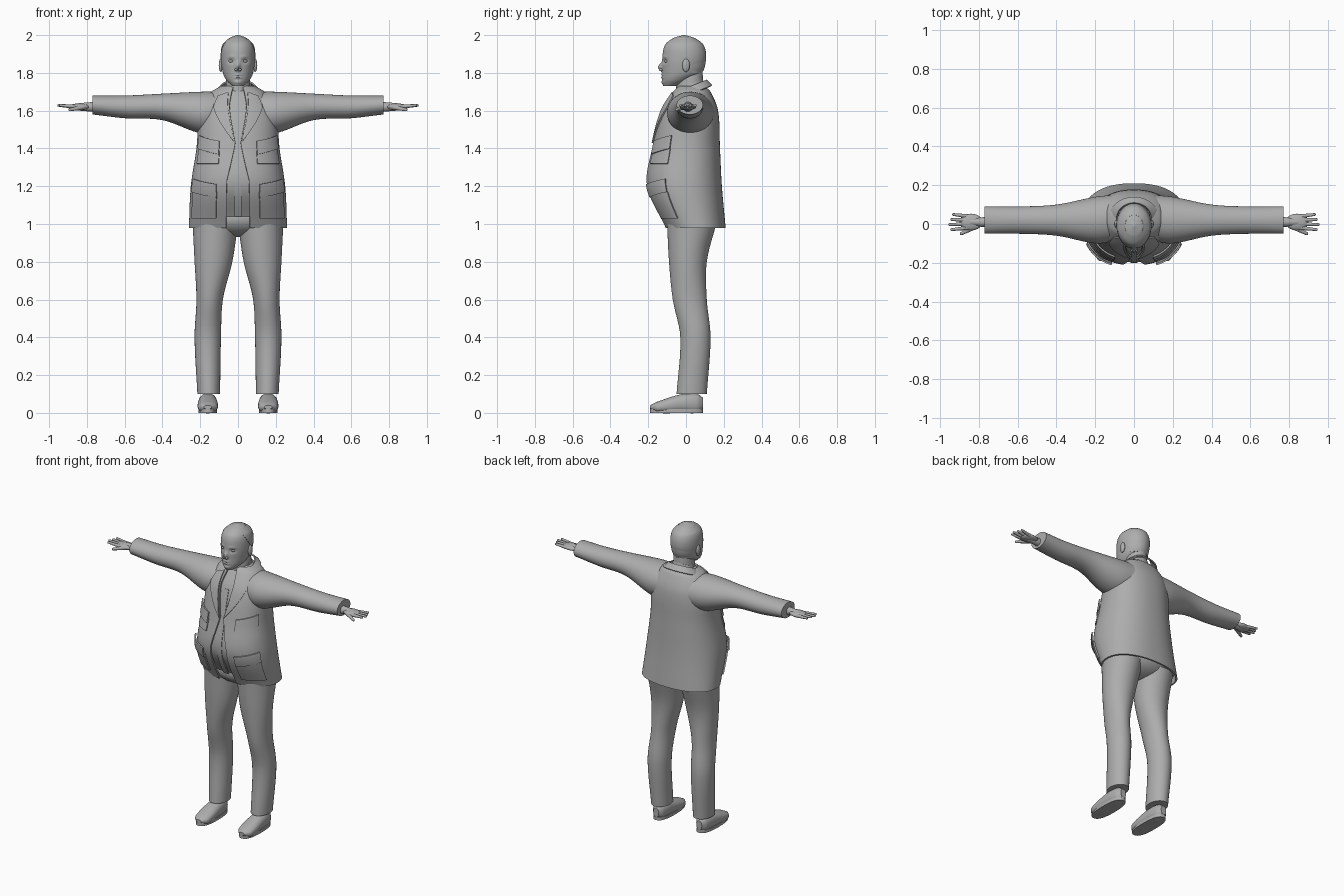
import bpy, bmesh
from math import sin, cos, pi, exp, copysign, radians
from mathutils import Vector

old = bpy.data.objects.get("Cube")
if old:
    bpy.data.objects.remove(old)

grey = bpy.data.materials.new("plain grey")
grey.use_nodes = True
colour = (0.42, 0.42, 0.42, 1)
grey.diffuse_color = colour
grey.node_tree.nodes["Principled BSDF"].inputs["Base Color"].default_value = colour


# Turn a bmesh into a smooth shaded, optionally thickened and mirrored object
def finish(name, bm, mirror=False, thickness=0):
    if not thickness:
        bmesh.ops.recalc_face_normals(bm, faces=bm.faces)
    mesh = bpy.data.meshes.new(name)
    bm.to_mesh(mesh)
    bm.free()
    mesh.materials.append(grey)
    part = bpy.data.objects.new(name, mesh)
    bpy.context.collection.objects.link(part)
    bpy.ops.object.select_all(action='DESELECT')
    part.select_set(True)
    bpy.context.view_layer.objects.active = part
    if thickness:
        solid = part.modifiers.new("Thickness", 'SOLIDIFY')
        solid.thickness, solid.offset = thickness, -1
        bpy.ops.object.modifier_apply(modifier=solid.name)
    bpy.ops.object.shade_smooth_by_angle(angle=radians(50))
    if mirror:
        part.modifiers.new("Mirror", 'MIRROR').use_mirror_merge = False


# Smooth curve through the rows, evaluated at one position along the loft
def blend(rows, position):
    i = 0
    while i < len(rows) - 2 and position > rows[i + 1][0]:
        i += 1
    start, end = rows[i], rows[i + 1]
    before, after = rows[max(i - 1, 0)], rows[min(i + 2, len(rows) - 1)]
    span = end[0] - start[0]
    f = (position - start[0]) / span
    result = []
    for p, a, b, n in zip(before[1:], start[1:], end[1:], after[1:]):
        leave = (b - p) / (end[0] - before[0]) * span
        arrive = (n - a) / (after[0] - start[0]) * span
        result.append(a + f * (leave + f * (3 * (b - a) - 2 * leave - arrive
                                            + f * (leave + arrive - 2 * (b - a)))))
    return result


# Point on a rounded ring: optional centre u, then centre v, radius u, radius v
def ring_point(row, angle, power, grow=0):
    *centre, v, wide, deep = row
    bend = lambda value: copysign(abs(value) ** power, value)
    return (sum(centre) + (wide + grow) * bend(sin(angle)),
            v - (deep + grow) * bend(cos(angle)))


def grid_faces(bm, rings, closed):
    for lower, upper in zip(rings, rings[1:]):
        for j in range(len(lower) - (not closed)):
            k = (j + 1) % len(lower)
            bm.faces.new((lower[j], lower[k], upper[k], upper[j]))


# Loft through rings; a gap rule leaves the front open by an angle at each height
def tube(name, rows, axis='z', sides=48, power=1, steps=6, gap=None, tilt=0,
         sculpt=None, mirror=False, thickness=0):
    bm = bmesh.new()
    rings = []
    spots = [a[0] + (b[0] - a[0]) * k / steps
             for a, b in zip(rows, rows[1:]) for k in range(steps)]
    for s in spots + [rows[-1][0]]:
        row = blend(rows, s)
        start = gap(s) if gap else 0
        ring = []
        for j in range(sides):
            angle = start + 2 * (pi - start) * j / (sides - bool(gap))
            u, v = ring_point(row, angle, power)
            point = Vector({'z': (u, v, s + tilt * v), 'x': (s, u, v), 'y': (u, s, v)}[axis])
            if sculpt:
                sculpt(point)
            ring.append(bm.verts.new(point))
        rings.append(ring)
    grid_faces(bm, rings, not gap)
    if not gap:
        bm.faces.new(rings[0])
        bm.faces.new(rings[-1])
    finish(name, bm, mirror, thickness)


def add_sphere(bm, centre, size):
    made = bmesh.ops.create_uvsphere(bm, u_segments=20, v_segments=12, radius=1)
    for vert in made["verts"]:
        vert.co = Vector(centre) + Vector(size) * vert.co


def ball(name, centre, size, mirror=True):
    bm = bmesh.new()
    add_sphere(bm, centre, size)
    finish(name, bm, mirror)


# Tapered rounded limb: the hull around two spheres
def limb(name, start, end, thick, thin):
    bm = bmesh.new()
    add_sphere(bm, start, [thick] * 3)
    add_sphere(bm, end, [thin] * 3)
    bmesh.ops.delete(bm, geom=bm.faces[:], context='FACES_ONLY')
    bmesh.ops.delete(bm, geom=bm.edges[:], context='EDGES_FACES') if bm.edges else None
    if not bm.verts:
        add_sphere(bm, start, [thick] * 3)
        add_sphere(bm, end, [thin] * 3)
    hull = bmesh.ops.convex_hull(bm, input=bm.verts[:])
    inside = [g for g in hull["geom_interior"] if isinstance(g, bmesh.types.BMVert)]
    bmesh.ops.delete(bm, geom=inside, context='VERTS')
    finish(name, bm, True)


# Jacket, open down the front, over a closed shirt
SQUARE = 0.88
jacket = [(0.98, 0.05, 0.26, 0.16), (1.2, -0.01, 0.25, 0.2), (1.4, 0, 0.22, 0.18),
          (1.6, 0.02, 0.2, 0.15), (1.7, 0.03, 0.14, 0.1), (1.73, 0.03, 0.09, 0.07)]
tube("jacket", jacket, sides=90, power=SQUARE, thickness=0.01,
     gap=lambda z: 0.04 + 0.8 * min(abs(z - 1.43), 0.2))
inset = 0.016
tube("shirt", [(max(z, 1.02), y, wide - inset, deep - inset) for z, y, wide, deep in jacket],
     sides=60, power=SQUARE)
tube("jacket_collar", [(1.68, 0.03, 0.13, 0.11), (1.72, 0.03, 0.09, 0.08)],
     gap=lambda z: 0.7, tilt=0.4, thickness=0.008)
tube("shirt_collar", [(1.69, 0.02, 0.08, 0.08), (1.73, 0.02, 0.07, 0.07)],
     gap=lambda z: 0.3, tilt=0.4, thickness=0.006)


# Cloth panel laid on the jacket; corners are (angle, height)
def panel(name, corners, lift, mirror=True):
    a, b, c, d = [Vector(corner) for corner in corners]
    count = 12
    bm = bmesh.new()
    rings = []
    for i in range(count + 1):
        left, right = d.lerp(a, i / count), c.lerp(b, i / count)
        ring = []
        for j in range(count + 1):
            angle, z = left.lerp(right, j / count)
            u, v = ring_point(blend(jacket, z), angle, SQUARE, lift)
            ring.append(bm.verts.new((u, v, z)))
        rings.append(ring)
    grid_faces(bm, rings, False)
    finish(name, bm, mirror, thickness=0.009)


panel("lapels", [(0.3, 1.7), (0.66, 1.68), (0.66, 1.62), (0.05, 1.43)], 0.008)
panel("shirt_placket", [(-0.05, 1.6), (0.05, 1.6), (0.05, 1.04), (-0.05, 1.04)],
      -0.012, mirror=False)
inner, outer, flap, slant = 0.4, 1.15, 0.07, 0.03
for label, top, bottom, lift in (("chest", 1.47, 1.32, 0.006), ("hip", 1.24, 1.03, 0.009)):
    panel(label + "_pockets", [(inner, top - flap), (outer, top - flap),
                               (outer, bottom), (inner, bottom)], lift)
    panel(label + "_pocket_flaps", [(inner, top - slant), (outer, top), (outer, top - flap),
                                    (inner, top - flap - slant)], lift + 0.007)

# Sleeves
tube("sleeves", [(0.1, 0.03, 1.59, 0.12, 0.11), (0.2, 0.02, 1.59, 0.12, 0.11),
                 (0.4, 0.02, 1.62, 0.08, 0.07), (0.6, 0.02, 1.62, 0.07, 0.06),
                 (0.77, 0.02, 1.63, 0.07, 0.05)], axis='x', mirror=True)

# Hands, with fingers fanned from the palm
palm = Vector((0.84, 0.01, 1.62))
limb("wrists", palm - Vector((0.1, 0, 0)), palm, 0.028, 0.02)
ball("palms", palm, (0.06, 0.043, 0.018))
for i, label in enumerate(("little", "ring", "middle", "index")):
    side = 0.03 - 0.02 * i
    reach = 0.11 - 0.01 * abs(i - 2)
    limb(label + "_fingers", palm + Vector((0.02, side, 0)),
         palm + Vector((reach, 1.3 * side, 0.008)), 0.011, 0.007)
limb("thumbs", palm - Vector((0.03, 0.02, 0)), palm + Vector((0.05, -0.06, -0.015)), 0.014, 0.008)

# Trousers
tube("trouser_legs", [(0.1, 0.155, 0.03, 0.06, 0.08), (0.4, 0.16, 0.05, 0.07, 0.08),
                      (0.6, 0.15, 0.02, 0.07, 0.09), (0.8, 0.13, 0.01, 0.1, 0.1),
                      (1, 0.12, 0.03, 0.12, 0.13)], mirror=True)
ball("trouser_seat", (0, 0.03, 1.03), (0.22, 0.14, 0.1), mirror=False)

# Shoes
tube("shoes", [(-0.19, 0.16, 0.03, 0.02, 0.01), (-0.15, 0.16, 0.03, 0.05, 0.03),
               (-0.02, 0.16, 0.05, 0.05, 0.05), (0.06, 0.16, 0.05, 0.04, 0.05),
               (0.09, 0.16, 0.05, 0.02, 0.03)], axis='y', power=SQUARE, mirror=True)
tube("shoe_soles", [(z, 0.16, -0.05, 0.05, 0.14) for z in (0, 0.02)], power=0.8, mirror=True)

# Head, its face pushed in and out by soft bumps: x, z, width, height, depth
bumps = {"nose": (0, 1.83, 0.011, 0.02, 0.024), "socket": (0.037, 1.863, 0.016, 0.011, -0.012),
         "brow": (0.035, 1.885, 0.02, 0.007, 0.004), "chin": (0, 1.75, 0.02, 0.01, 0.006),
         "upper lip": (0, 1.79, 0.02, 0.005, 0.007), "lower lip": (0, 1.775, 0.02, 0.005, 0.007)}


def face(point):
    if point.y < 0:
        point.y -= sum(depth * exp(-((abs(point.x) - x) / w) ** 2 - ((point.z - z) / h) ** 2)
                       for x, z, w, h, depth in bumps.values())


head = [(1.73, -0.08, 0.03, 0.04), (1.76, -0.05, 0.06, 0.075), (1.8, -0.02, 0.08, 0.105),
        (1.88, -0.01, 0.09, 0.115), (1.95, -0.01, 0.08, 0.1), (1.985, -0.01, 0.045, 0.055),
        (2, -0.01, 0.005, 0.005)]
tube("head", head, sides=110, steps=10, sculpt=face)
tube("cropped_hair", [(z, y, wide + 0.002, deep + 0.002) for z, y, wide, deep in head[2:-1]],
     gap=lambda z: 2.1 - 6 * (z - 1.8), thickness=0.006)
tube("neck", [(1.66, 0.02, 0.07, 0.075), (1.8, 0.02, 0.06, 0.068)])
ball("eyes", (0.036, -0.102, 1.862), (0.014, 0.012, 0.008))
ball("ears", (0.091, 0, 1.84), (0.011, 0.02, 0.035))
ball("nostrils", (0.01, -0.133, 1.817), (0.008, 0.011, 0.007))
